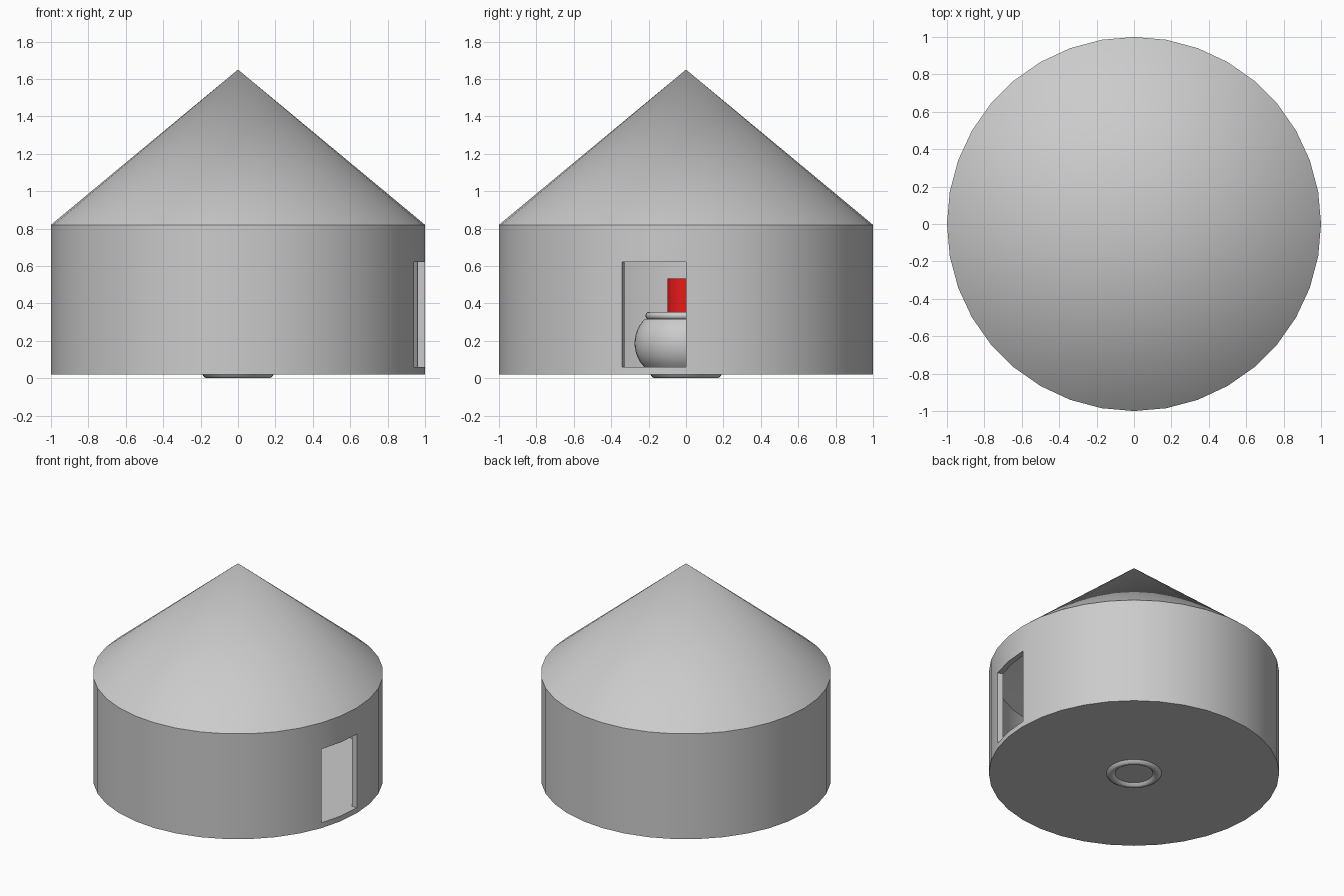
import bpy, bmesh, math

if "Cube" in bpy.data.objects:
    bpy.data.objects.remove(bpy.data.objects["Cube"])

SIDES = 36


def finish(name, bm, color=None):
    bmesh.ops.recalc_face_normals(bm, faces=bm.faces)
    me = bpy.data.meshes.new(name)
    bm.to_mesh(me)
    bm.free()
    ob = bpy.data.objects.new(name, me)
    bpy.context.collection.objects.link(ob)
    if color:
        mat = bpy.data.materials.new(name + "_colour")
        mat.diffuse_color = color
        mat.use_nodes = True
        mat.node_tree.nodes["Principled BSDF"].inputs["Base Color"].default_value = mat.diffuse_color
        me.materials.append(mat)
    bpy.ops.object.select_all(action='DESELECT')
    ob.select_set(True)
    bpy.context.view_layer.objects.active = ob
    bpy.ops.object.shade_smooth_by_angle(angle=math.radians(30))
    return ob


def lathe(profile, closed=False, skip=lambda i, j: False):
    """Revolve (radius, z) points about z; skip(segment, edge) leaves gaps."""
    bm = bmesh.new()
    rings = []
    for r, z in profile:
        if r == 0:
            rings.append([bm.verts.new((0, 0, z))] * SIDES)
        else:
            rings.append([bm.verts.new((r * math.cos(math.tau * i / SIDES),
                                        r * math.sin(math.tau * i / SIDES), z))
                          for i in range(SIDES)])
    n = len(profile)
    for j in range(n if closed else n - 1):
        a, b = rings[j], rings[(j + 1) % n]
        for i in range(SIDES):
            if skip(i, j):
                continue
            k = (i + 1) % SIDES
            quad = list(dict.fromkeys((a[i], a[k], b[k], b[i])))
            if len(quad) > 2:
                bm.faces.new(quad)
    return bm, rings


def arc(cr, cz, rr, rz, a0, a1, steps):
    """Profile points along an elliptical arc, angles in degrees."""
    out = []
    for s in range(steps + 1):
        a = math.radians(a0 + (a1 - a0) * s / steps)
        out.append((cr + rr * math.cos(a), cz + rz * math.sin(a)))
    return out


# round house: floor, wall and hollow conical roof, doorway two segments wide
shell = [(0, .02), (1, .02), (1, .06), (1, .62), (1, .82), (0, 1.65),
         (0, 1.60), (.96, .80), (.96, .62), (.96, .06), (0, .06)]
door = (SIDES - 2, SIDES - 1)
bm, rg = lathe(shell, skip=lambda i, j: i in door and j in (2, 8))
for i in door:
    k = (i + 1) % SIDES
    for o, n in ((2, 9), (3, 8)):          # sill and lintel
        bm.faces.new((rg[o][i], rg[o][k], rg[n][k], rg[n][i]))
for i in (SIDES - 2, 0):                   # jambs
    bm.faces.new([rg[j][i] for j in (2, 3, 8, 9)])
finish("round_house", bm)

# pot: foot, round belly, rolled rim, hollow inside
pot = [(0, .019), (.13, .019)]
pot += [(.14, .006), (.15, 0), (.17, 0), (.182, .007), (.19, .02)]
pot += arc(.13, .187, .145, .165, -50, 52, 12)
pot += arc(.196, .334, .021, .021, -70, 180, 10)
pot += [(.175, .31)] + arc(.11, .187, .145, .15, 50, -60, 10) + [(0, .05)]
bm, _ = lathe(pot)
finish("pot", bm)

# red cylinder standing in the pot
bm, _ = lathe([(0, .051), (.1, .051), (.1, .533), (0, .533)])
finish("red_cylinder", bm, (.8, .01, .01, 1))
